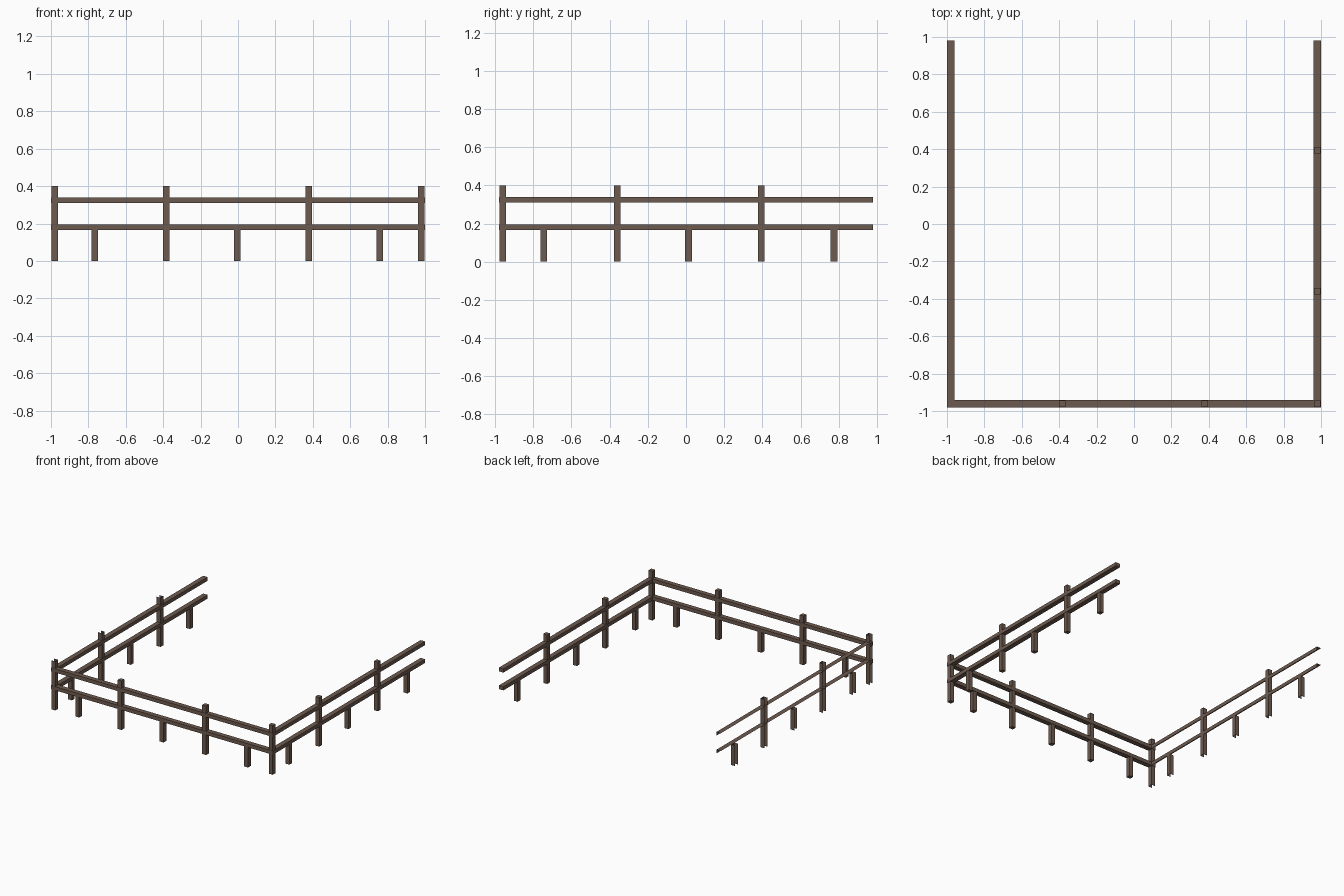
import bpy
import bmesh
from mathutils import Vector

cube = bpy.data.objects.get("Cube")
if cube:
    bpy.data.objects.remove(cube, do_unlink=True)

wood = bpy.data.materials.new("weathered_brown_wood")
wood.use_nodes = True
COLOUR = (0.155, 0.105, 0.08, 1)
wood.diffuse_color = COLOUR
wood.node_tree.nodes["Principled BSDF"].inputs["Base Color"].default_value = COLOUR

POST = 0.035      # post thickness
RAIL = 0.04       # rail width
EDGE = 0.98       # centre line of the side runs
FRONT = -0.96     # centre line of the front run
TALL, SHORT = 0.4, 0.17


def beam(name, low, high, open_sides=()):
    """Axis-aligned timber, left open towards the given directions."""
    low, high = Vector(low), Vector(high)
    bm = bmesh.new()
    bmesh.ops.create_cube(bm, size=1)
    for v in bm.verts:
        v.co = Vector([(a + b) / 2 + c * (b - a) for a, b, c in zip(low, high, v.co)])
    bm.normal_update()
    gone = [f for f in bm.faces if any(f.normal.dot(Vector(d)) > 0.9 for d in open_sides)]
    bmesh.ops.delete(bm, geom=gone, context="FACES")
    mesh = bpy.data.meshes.new(name)
    bm.to_mesh(mesh)
    bm.free()
    mesh.materials.append(wood)
    obj = bpy.data.objects.new(name, mesh)
    bpy.context.collection.objects.link(obj)


def post(name, x, y, height, open_sides=()):
    h = POST / 2
    beam(name, (x - h, y - h, 0), (x + h, y + h, height), open_sides)


OUT, DOWN, UP, BACK, FORE = (-1, 0, 0), (0, 0, -1), (0, 0, 1), (0, 1, 0), (0, -1, 0)

# Side runs: the right-hand run is an open shell on its outer side
for side, s, post_open, rail_open in (
    ("left", 1, (), ()),
    ("right", -1, (OUT, UP, DOWN), (OUT, DOWN, BACK, FORE)),
):
    x = s * EDGE
    for y in (FRONT, -0.36, 0.395):
        post(side + "_post", x, y, TALL, post_open)
    for y in (-0.745, 0.013, 0.775):
        post(side + "_short_post", x, y, SHORT, post_open)
    for level, z in (("lower", 0.165), ("upper", 0.31)):
        beam(f"{side}_{level}_rail", (x - RAIL / 2, -0.98, z),
             (x + RAIL / 2, 0.98, z + 0.03), rail_open)

# Front run
for x in (-0.383, 0.379):
    post("front_post", x, FRONT, TALL)
for x in (-0.765, -0.004, 0.758):
    post("front_short_post", x, FRONT, SHORT)
for level, z in (("lower", 0.165), ("upper", 0.31)):
    beam(f"front_{level}_rail", (-1, FRONT - RAIL / 2, z), (1, FRONT + RAIL / 2, z + 0.03))
